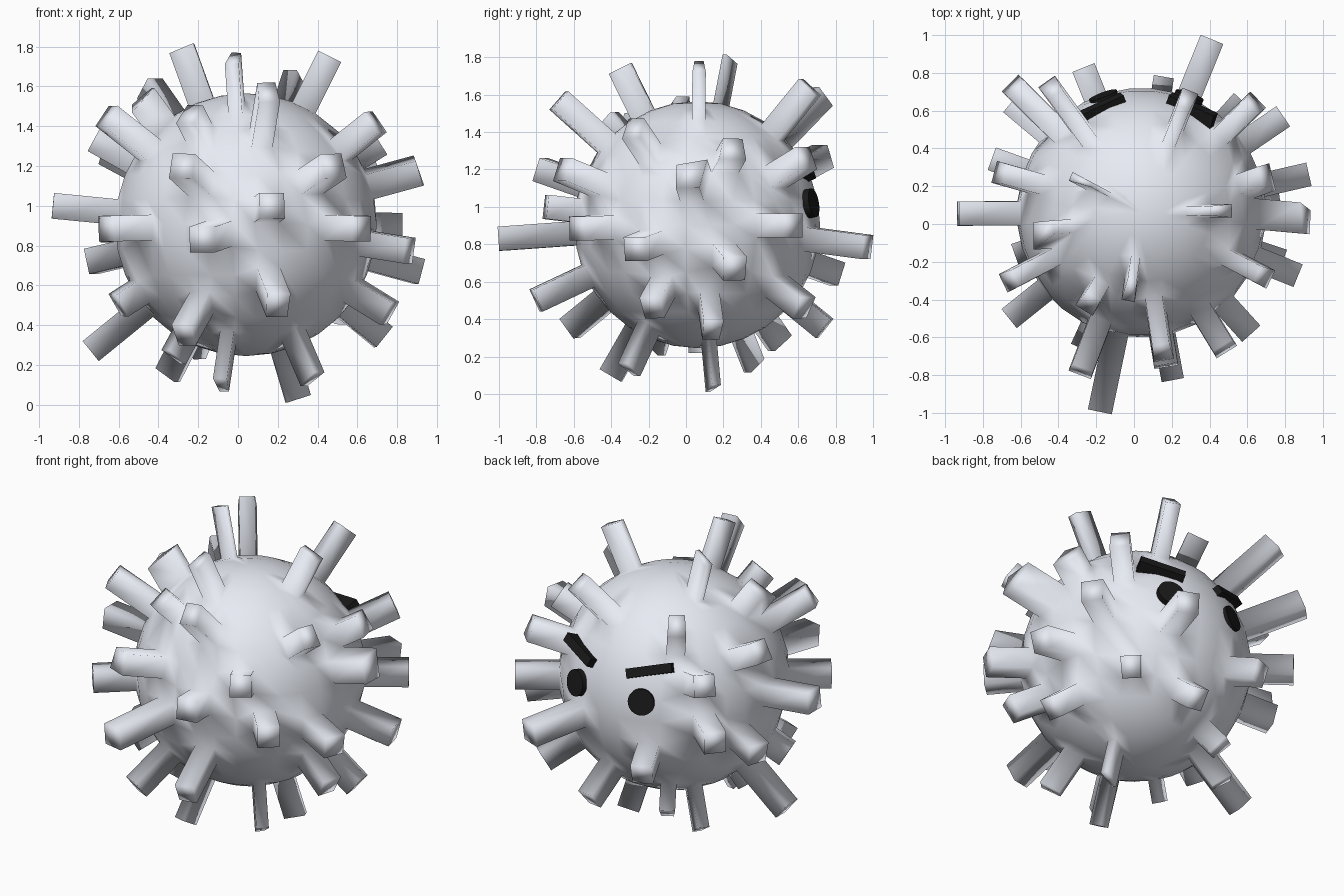
import bpy, bmesh, math
from mathutils import Vector, Matrix

if "Cube" in bpy.data.objects:
    bpy.data.objects.remove(bpy.data.objects["Cube"])

C = Vector((0.04, 0.06, 0.905))   # ball centre
R = 0.66

# spike tips
TIPS = [Vector(t) for t in (
    # upper crown
    (-.28, .23, 1.79), (-.02, -.35, 1.74), (.46, .07, 1.75), (.28, .66, 1.64), (-.44, .72, 1.59),
    (.15, -.68, 1.57), (-.48, -.04, 1.54), (-.24, -.42, 1.46), (-.66, -.30, 1.45), (.69, -.28, 1.42),
    # upper belt
    (.70, .25, 1.31), (.64, .64, 1.26), (-.64, .73, 1.27), (-.71, .27, 1.33), (-.28, -.78, 1.20),
    (.48, -.66, 1.20), (.91, .02, 1.17), (-.93, .055, 1.0), (.17, -.75, 1.0),
    # lower belt
    (-.18, -.99, .83), (.62, -.58, .885), (-.66, -.50, .885), (.79, .57, .90), (-.65, .64, .88),
    (.41, .97, .785), (.86, -.27, .775), (-.74, .34, .72), (.91, .26, .67), (-.26, .81, .64),
    # underside
    (.20, -.80, .50), (-.60, -.15, .50), (.76, -.18, .46), (.55, .63, .46), (-.27, -.62, .35),
    (.73, .14, .34), (.15, .74, .35), (-.74, .06, .27), (-.32, -.16, .24), (-.22, .50, .27),
    (.37, -.30, .13), (-.08, -.40, .10), (-.35, .36, .15), (.30, .14, .03))]


def material(name, colour):
    m = bpy.data.materials.new(name)
    m.diffuse_color = (*colour, 1)
    m.use_nodes = True
    m.node_tree.nodes["Principled BSDF"].inputs["Base Color"].default_value = m.diffuse_color
    return m


pale = material("pale_grey", (.80, .83, .90))
black = material("black", (.01, .01, .01))

# ball with extruded square spikes: turn the nearest face towards each tip, then extrude it
bm = bmesh.new()
bmesh.ops.create_uvsphere(bm, u_segments=32, v_segments=16, radius=R,
                          matrix=Matrix.Rotation(math.pi / 32, 4, 'Z'))
centres = {f: f.calc_center_median().normalized() for f in bm.faces if len(f.verts) == 4}
picks = []
for t in TIPS:
    d = (t - C).normalized()
    face = max(centres, key=lambda f: centres[f].dot(d))
    picks.append((face, centres.pop(face), t - C))
for face, centre, tip in picks:
    turn = centre.rotation_difference(tip.normalized())
    for v in face.verts:
        v.co = turn @ v.co
bm.normal_update()
for face, centre, tip in picks:
    rise = tip - face.calc_center_median()
    end = bmesh.ops.extrude_discrete_faces(bm, faces=[face])['faces'][0]
    bmesh.ops.translate(bm, verts=end.verts, vec=rise)
for f in bm.faces:
    f.smooth = True
me = bpy.data.meshes.new("spiky_ball")
bm.to_mesh(me)
bm.free()
ball = bpy.data.objects.new("spiky_ball", me)
ball.location = C
bpy.context.collection.objects.link(ball)
me.materials.append(pale)

FACE = C + Vector((.025, 0, 0))   # the face sits slightly off centre
for side, s in (("left", 1), ("right", -1)):
    # eye disc facing outward
    d = Vector((s * .225, .61, .115)).normalized()
    bpy.ops.mesh.primitive_cylinder_add(vertices=32, radius=.078, depth=.06, location=FACE + d * .645,
                                        rotation=d.to_track_quat('Z', 'Y').to_euler())
    eye = bpy.context.object
    eye.name = side + "_eye"
    eye.data.materials.append(black)
    bpy.ops.object.shade_smooth_by_angle()

    # slanted brow bar
    a, b = Vector((s * .12, .60, .26)), Vector((s * .36, .49, .32))
    x = (b - a).normalized()
    mid = ((a + b) / 2).normalized()
    z = (mid - x * mid.dot(x)).normalized()
    y = z.cross(x)
    rot = Matrix((x, y, z)).transposed().to_4x4()
    bpy.ops.mesh.primitive_cube_add(size=1)
    brow = bpy.context.object
    brow.name = side + "_brow"
    brow.matrix_world = (Matrix.Translation(FACE + mid * .655) @ rot
                         @ Matrix.Diagonal(((b - a).length, .055, .08, 1)))
    brow.data.materials.append(black)
